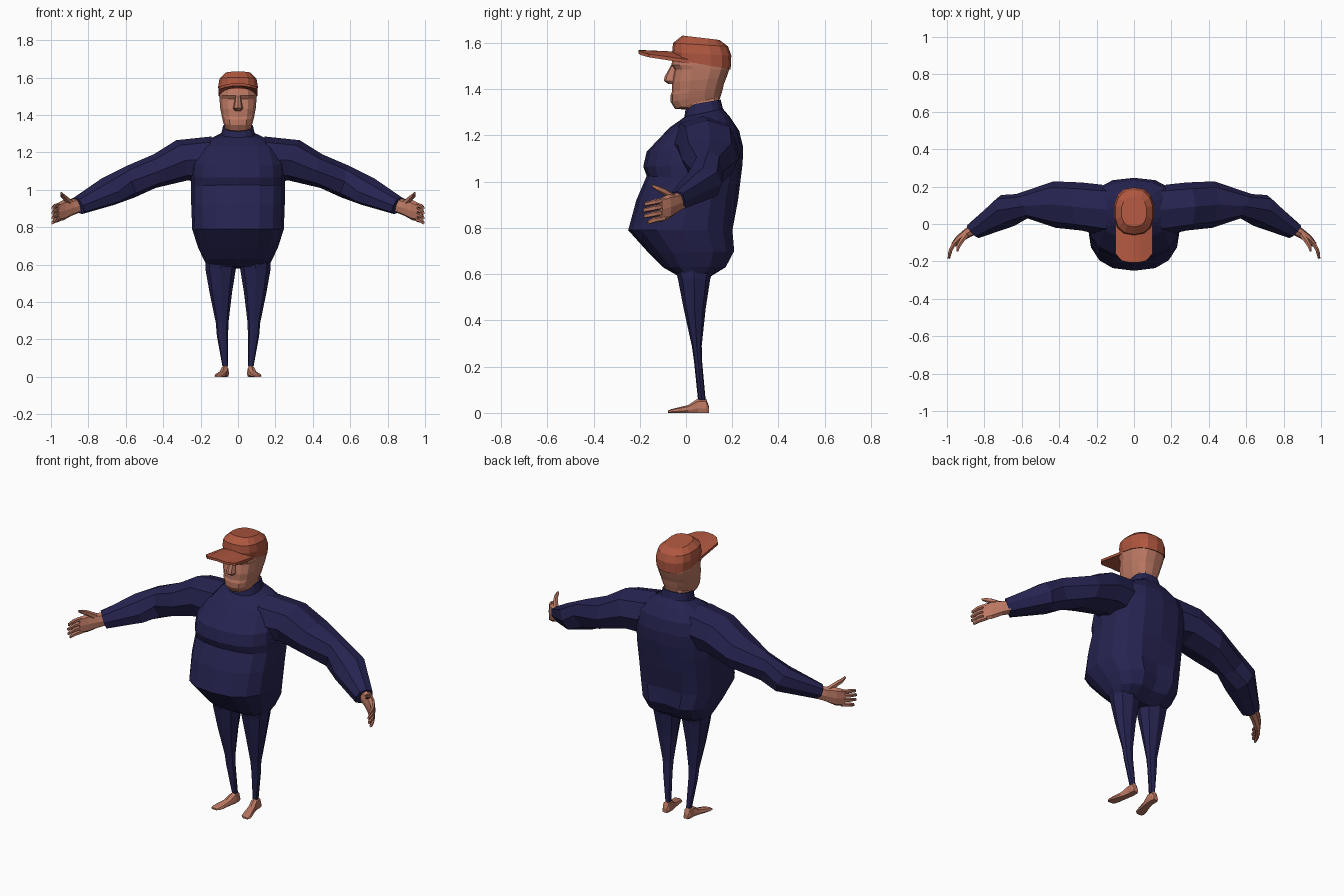
import bpy, bmesh, math
from mathutils import Vector as V


def material(name, rgb):
    m = bpy.data.materials.new(name)
    m.diffuse_color = (*rgb, 1)
    return m


NAVY = material("navy cloth", (0.019, 0.017, 0.08))
SKIN = material("skin", (0.50, 0.19, 0.125))
RUST = material("rust cap", (0.43, 0.095, 0.05))


def ring(a, b, c, d, n=8, p=1.0):
    """Closed loop through four compass points a, b, c, d (p < 1 is boxier)."""
    a, b, c, d = V(a), V(b), V(c), V(d)
    mid = (a + b + c + d) / 4
    pts = []
    for i in range(n):
        t = 2 * math.pi * i / n
        co, si = round(math.cos(t), 6), round(math.sin(t), 6)
        pts.append(mid + abs(co) ** p * ((a if co > 0 else c) - mid)
                   + abs(si) ** p * ((b if si > 0 else d) - mid))
    return pts


def level(w, yf, zf, yb, zb, x=0.0, n=16, p=0.8):
    """Roughly horizontal loop: half width, front point, back point."""
    ym, zm = (yf + yb) / 2, (zf + zb) / 2
    return ring((x, yf, zf), (x + w, ym, zm), (x, yb, zb), (x - w, ym, zm), n, p)


def loft(bm, rings):
    loops = [[bm.verts.new(p) for p in r] for r in rings]
    n = len(loops[0])
    for lo, hi in zip(loops, loops[1:]):
        for i in range(n):
            bm.faces.new((lo[i], lo[(i + 1) % n], hi[(i + 1) % n], hi[i]))
    bm.faces.new(loops[0][::-1])
    bm.faces.new(loops[-1])


def part(name, mat, lofts, mirror=False):
    bm = bmesh.new()
    for rings in lofts:
        loft(bm, rings)
    bmesh.ops.recalc_face_normals(bm, faces=bm.faces)
    me = bpy.data.meshes.new(name)
    bm.to_mesh(me)
    bm.free()
    me.materials.append(mat)
    ob = bpy.data.objects.new(name, me)
    bpy.context.collection.objects.link(ob)
    if mirror:
        mod = ob.modifiers.new("mirror", 'MIRROR')
        mod.use_mirror_merge = False
    return ob


def tube(path, n=6):
    """Rings along a path of (x, y, z, half thickness, half height)."""
    out = []
    for i, (x, y, z, w, h) in enumerate(path):
        q, r = path[max(i - 1, 0)], path[min(i + 1, len(path) - 1)]
        d = V((r[0] - q[0], r[1] - q[1], 0)).normalized()
        side, up, c = V((-d.y, d.x, 0)) * w, V((0, 0, h)), V((x, y, z))
        out.append(ring(c + up, c + side, c - up, c - side, n, 0.8))
    return out


# torso with belly, chest fold, shoulders and collar
torso = part("torso", NAVY, [[level(*r) for r in (
    (0.160, -0.03, 0.59, 0.09, 0.58),
    (0.185, -0.10, 0.63, 0.18, 0.63),
    (0.215, -0.16, 0.69, 0.22, 0.70),
    (0.245, -0.25, 0.79, 0.215, 0.79),
    (0.250, -0.215, 0.92, 0.225, 0.92),
    (0.250, -0.17, 1.025, 0.235, 1.00),
    (0.250, -0.185, 1.065, 0.245, 1.08),
    (0.245, -0.17, 1.13, 0.247, 1.15),
    (0.215, -0.07, 1.235, 0.23, 1.22),
    (0.150, -0.02, 1.27, 0.19, 1.28),
    (0.090, -0.007, 1.28, 0.16, 1.315),
    (0.080, 0.0, 1.33, 0.15, 1.355))]])
for v in torso.data.vertices:  # seat crease
    if abs(v.co.x) < 0.01 and v.co.y > 0.1 and v.co.z < 0.82:
        v.co.y -= 0.025

# sleeves: top (x, z), bottom (x, z), front (x, y), back (x, y)
arm = []
for t, b, f, k in (
        ((.14, 1.285), (.20, 1.04), (.17, -.06), (.17, .21)),
        ((.33, 1.265), (.27, 1.05), (.28, -.035), (.28, .222)),
        ((.45, 1.19), (.44, 1.01), (.42, -.02), (.43, .228)),
        ((.59, 1.13), (.55, .96), (.57, .03), (.63, .16)),
        ((.73, 1.06), (.66, .92), (.64, -.01), (.71, .155)),
        ((.875, .96), (.835, .87), (.83, -.075), (.89, -.005))):
    ym, zm = (f[1] + k[1]) / 2, (t[1] + b[1]) / 2
    arm.append(ring((t[0], ym, t[1]), (f[0], f[1], zm),
                    (b[0], ym, b[1]), (k[0], k[1], zm), 8, 0.85))
part("sleeve", NAVY, [arm], True)

# trouser legs: centre x, half width, front y, back y, z
part("trouser_leg", NAVY, [[level(w, yf, z, yb, z, x, 8, 0.9) for x, w, yf, yb, z in (
    (.095, .080, -.06, .13, .66),
    (.093, .082, -.035, .105, .58),
    (.092, .060, -.01, .085, .45),
    (.085, .034, .025, .068, .29),
    (.083, .030, .035, .07, .22),
    (.068, .015, .052, .085, .055))]], True)

# bare feet, lofted from heel to toe: x, y, half width, height
part("foot", SKIN, [[ring((x, y, h), (x + w, y, h * .3), (x, y, 0), (x - w, y, h * .3), 8, 0.7)
                     for x, y, w, h in (
    (.070, .10, .016, .025),
    (.070, .087, .022, .062),
    (.070, .052, .022, .062),
    (.080, .01, .024, .034),
    (.092, -.04, .030, .022),
    (.098, -.065, .029, .016),
    (.102, -.078, .018, .010))]], True)

# hands: palm, four fingers and thumb
hand = [tube([(.850, -.025, .917, .030, .040),
              (.890, -.048, .905, .026, .044),
              (.935, -.080, .890, .021, .054),
              (.966, -.112, .880, .014, .048)], 8)]
for i, reach in enumerate((.165, .182, .185, .180)):
    z = .842 + i * .026
    hand.append(tube([(.955, -.095, z, .012, .012),
                      (.980, -.138, z - .008, .011, .012),
                      (.990, -reach, z - .018, .007, .009)]))
hand.append(tube([(.895, -.055, .928, .016, .022),
                  (.925, -.095, .957, .013, .016),
                  (.940, -.122, .970, .011, .013),
                  (.945, -.147, .982, .006, .007)]))
part("hand", SKIN, hand, True)

# head with neck, jaw and brow, plus the nose wedge
head = [level(*r, n=14, p=0.75) for r in (
    (.070, .01, 1.29, .140, 1.31),
    (.074, .0, 1.312, .145, 1.355),
    (.072, -.048, 1.315, .150, 1.37),
    (.080, -.066, 1.345, .155, 1.385),
    (.087, -.066, 1.375, .160, 1.405),
    (.090, -.060, 1.39, .163, 1.42),
    (.097, -.061, 1.43, .175, 1.45),
    (.101, -.050, 1.485, .187, 1.485),
    (.102, -.064, 1.505, .187, 1.50),
    (.100, -.055, 1.54, .180, 1.54))]
nose = [level(w, y, z, -.03, z, n=8, p=.9) for w, y, z in (
    (.018, -.075, 1.422),
    (.027, -.096, 1.436),
    (.022, -.092, 1.455),
    (.014, -.064, 1.505))]
part("head", SKIN, [head, nose])

# cap crown
part("cap_crown", RUST, [[level(*r, n=14, p=0.8) for r in (
    (.106, -.052, 1.53, .193, 1.485),
    (.108, -.060, 1.56, .196, 1.545),
    (.101, -.056, 1.60, .182, 1.585),
    (.068, -.015, 1.632, .145, 1.613))]])

# cap visor: curved plate lofted from side to side
visor = []
for i in range(7):
    u = i / 3 - 1
    x, front = .098 * u, -.205 + .045 * u ** 4
    back, zf, zb = -.03 + .045 * u * u, 1.57 - .018 * u * u, 1.562 - .035 * u * u
    visor.append([(x, back, zb), (x, front, zf), (x, front, zf - .014), (x, back, zb - .016)])
part("cap_visor", RUST, [visor])
